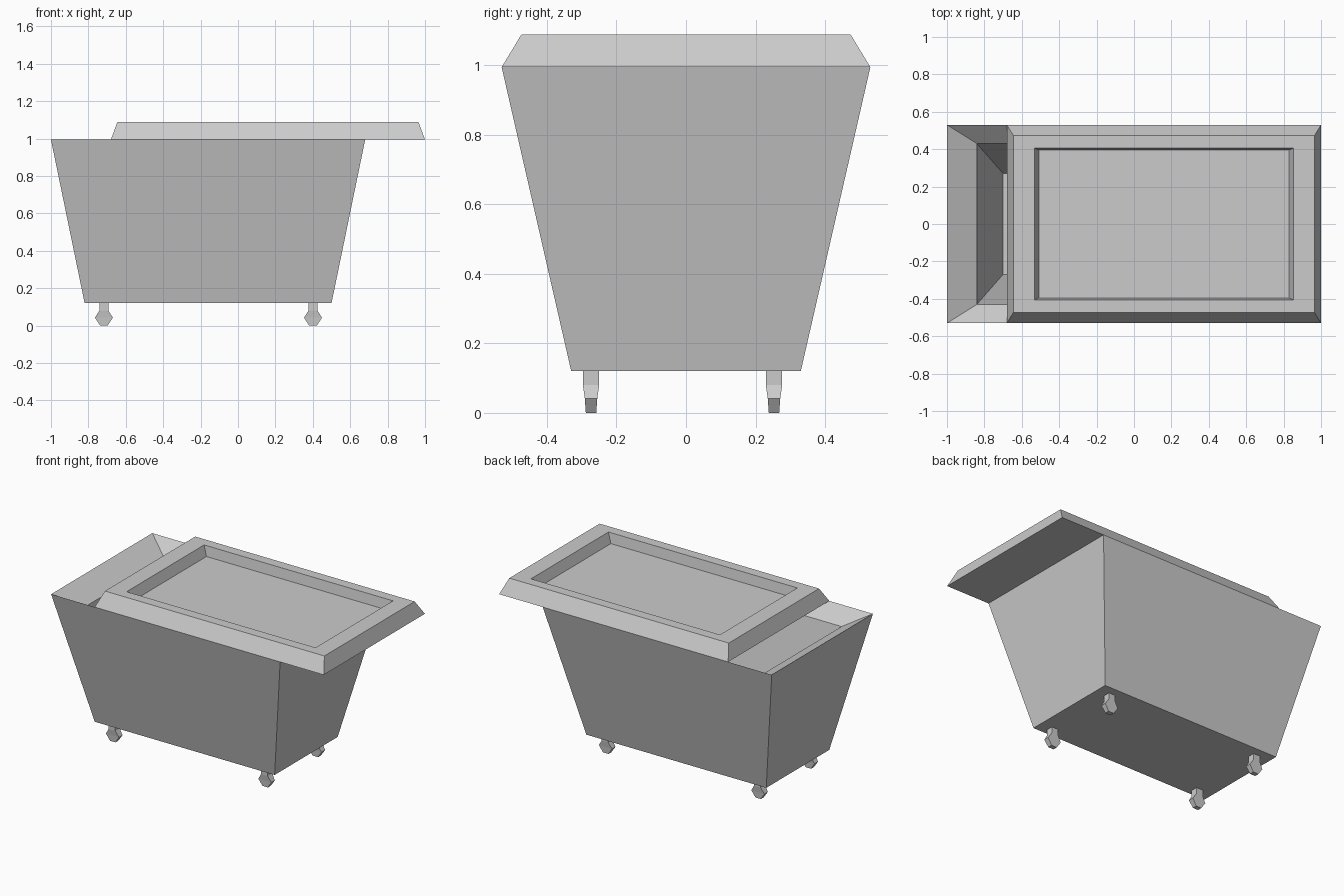
import bpy
import bmesh

if "Cube" in bpy.data.objects:
    bpy.data.objects.remove(bpy.data.objects["Cube"])


def loft(name, cx, cy, rings):
    """Closed solid through rectangular rings given as (half x, half y, z)."""
    bm = bmesh.new()
    loops = [[bm.verts.new((cx + sx * hx, cy + sy * hy, z))
              for sx, sy in ((-1, -1), (1, -1), (1, 1), (-1, 1))]
             for hx, hy, z in rings]
    for a, b in zip(loops, loops[1:]):
        for i in range(4):
            j = (i + 1) % 4
            bm.faces.new((a[i], a[j], b[j], b[i]))
    bm.faces.new(loops[0][::-1])
    bm.faces.new(loops[-1])
    bmesh.ops.recalc_face_normals(bm, faces=bm.faces)
    mesh = bpy.data.meshes.new(name)
    bm.to_mesh(mesh)
    bm.free()
    obj = bpy.data.objects.new(name, mesh)
    bpy.context.collection.objects.link(obj)
    return obj


# Tapered hollow tub: outside up to the rim, bevelled lip, then down inside
loft("tub", -0.16, 0, [
    (0.66, 0.33, 0.12),
    (0.84, 0.53, 0.994),
    (0.68, 0.43, 0.905),
    (0.54, 0.27, 0.21),
])

# Lid slid towards +x, with sloping edges and a recessed panel
loft("lid", 0.16, 0, [
    (0.84, 0.53, 0.994),
    (0.805, 0.473, 1.088),
    (0.693, 0.406, 1.088),
    (0.668, 0.395, 1.022),
])

# Four feet: short stem flaring to a faceted knob
for side, x in (("left", -0.717), ("right", 0.401)):
    for end, y in (("front", -0.273), ("back", 0.253)):
        loft(f"{end}_{side}_foot", x, y, [
            (0.02, 0.015, 0.0),
            (0.048, 0.018, 0.042),
            (0.024, 0.0235, 0.08),
            (0.024, 0.0235, 0.125),
        ])
